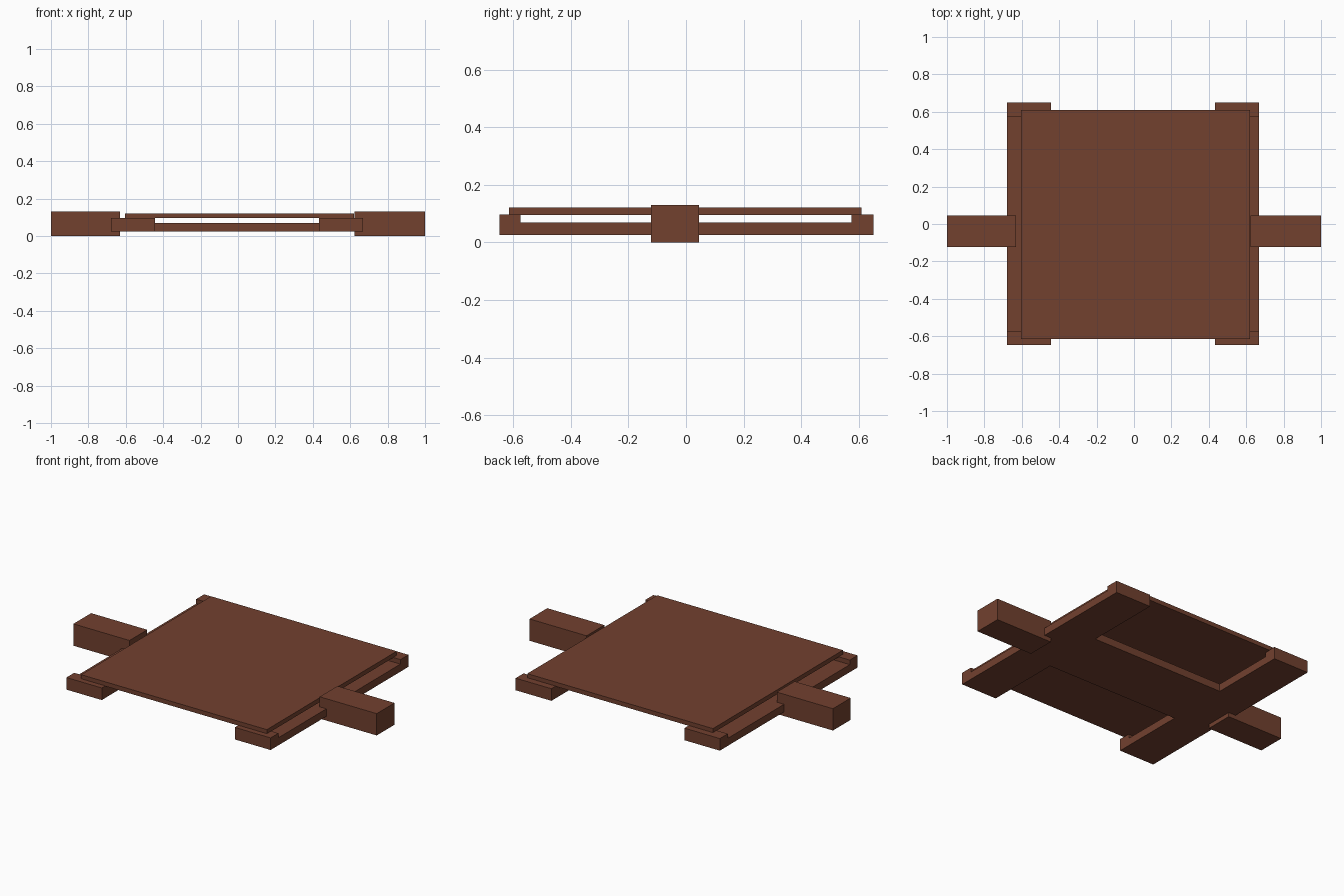
import bpy, bmesh

if "Cube" in bpy.data.objects:
    bpy.data.objects.remove(bpy.data.objects["Cube"])

wood = bpy.data.materials.new("brown wood")
wood.diffuse_color = (0.168, 0.052, 0.028, 1)
wood.use_nodes = True
wood.node_tree.nodes["Principled BSDF"].inputs["Base Color"].default_value = wood.diffuse_color


def make_object(name, bm):
    bmesh.ops.recalc_face_normals(bm, faces=bm.faces)
    mesh = bpy.data.meshes.new(name)
    bm.to_mesh(mesh)
    bm.free()
    mesh.materials.append(wood)
    ob = bpy.data.objects.new(name, mesh)
    bpy.context.collection.objects.link(ob)
    return ob


def box(name, x, y, z):
    bm = bmesh.new()
    bmesh.ops.create_cube(bm, size=1)
    for v in bm.verts:
        v.co = [(a + b) / 2 + c * (b - a) for c, (a, b) in zip(v.co, (x, y, z))]
    return make_object(name, bm)


def extrude_x(name, profile, x0, x1):
    """Extrude a closed (y, z) outline from x0 to x1."""
    bm = bmesh.new()
    face = bm.faces.new([bm.verts.new((x0, y, z)) for y, z in profile])
    out = bmesh.ops.extrude_face_region(bm, geom=[face])
    for g in out["geom"]:
        if isinstance(g, bmesh.types.BMVert):
            g.co.x = x1
    return make_object(name, bm)


# Top board
box("top_board", (-0.604, 0.62), (-0.614, 0.609), (0.095, 0.121))

# Side rails with raised ends carrying the board
rail = [(-0.647, 0.025), (0.65, 0.025), (0.65, 0.097), (0.575, 0.097),
        (0.575, 0.07), (-0.574, 0.07), (-0.574, 0.097), (-0.647, 0.097)]
extrude_x("left_rail", rail, -0.678, -0.445)
extrude_x("right_rail", rail, 0.432, 0.668)

# Wide cross bar joining the rails underneath
box("cross_bar", (-0.445, 0.432), (-0.19, 0.19), (0.025, 0.07))

# Handle blocks
box("left_handle", (-1, -0.63), (-0.122, 0.045), (0, 0.13))
box("right_handle", (0.624, 1), (-0.122, 0.045), (0, 0.13))
